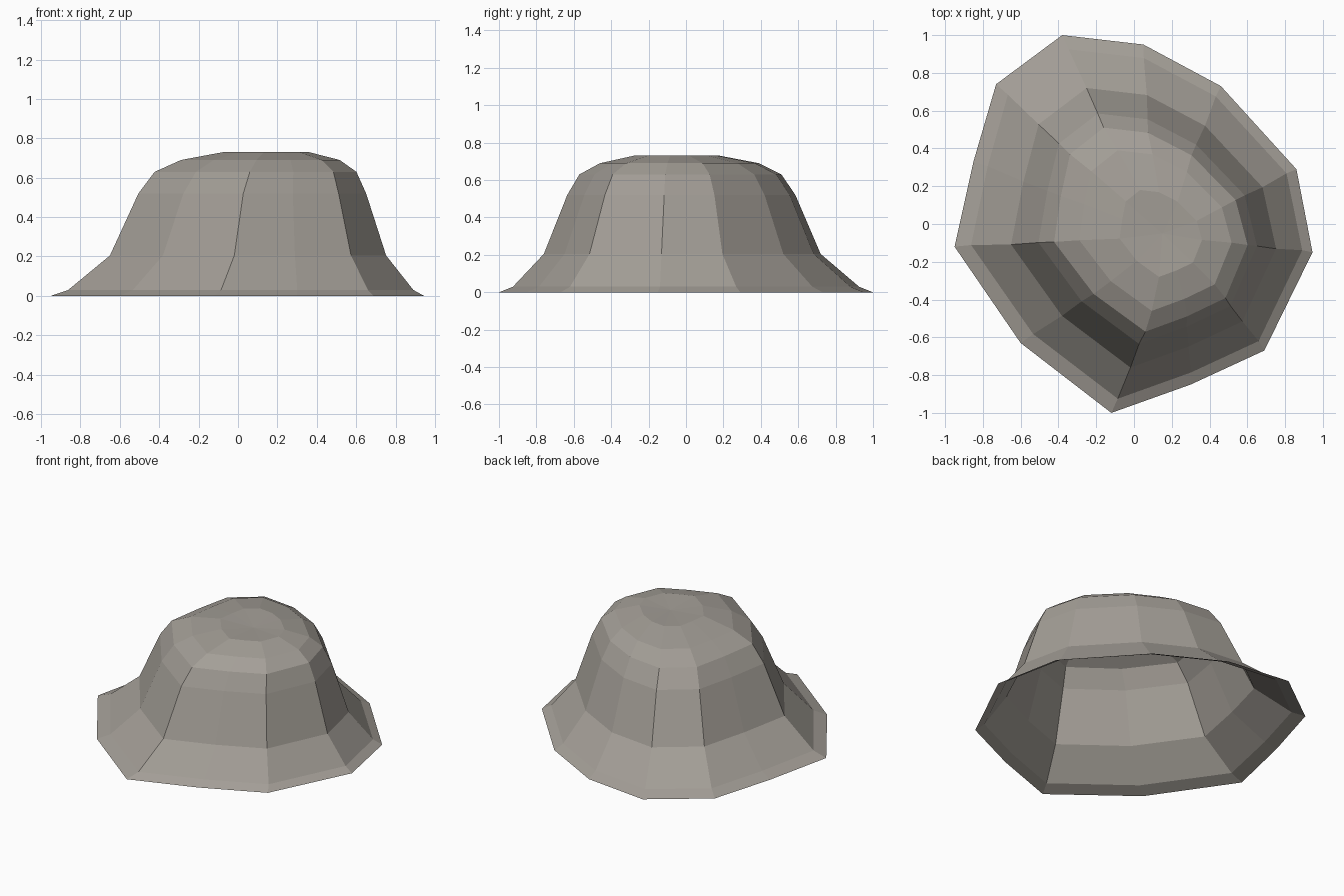
import bpy
import bmesh

cube = bpy.data.objects.get("Cube")
if cube:
    bpy.data.objects.remove(cube, do_unlink=True)

# Stone colour
stone = bpy.data.materials.new("warm_grey_stone")
stone.use_nodes = True
colour = (0.37, 0.345, 0.31, 1.0)
stone.diffuse_color = colour
bsdf = stone.node_tree.nodes["Principled BSDF"]
bsdf.inputs["Base Color"].default_value = colour
bsdf.inputs["Roughness"].default_value = 0.9

# Irregular footprint of the mound, counter-clockwise from the front point
footprint = [(-0.12, -1.0), (0.30, -0.85), (0.69, -0.67), (0.945, -0.15),
             (0.86, 0.29), (0.46, 0.73), (0.05, 0.95), (-0.38, 1.0),
             (-0.73, 0.74), (-0.85, 0.33), (-0.95, -0.12), (-0.60, -0.63)]

# Each level: height, footprint scale, centre x, centre y, sideways lean
levels = [(0.0, 1.0, 0.0, 0.0, 0.0),
          (0.03, 0.925, 0.015, 0.0, 0.01),
          (0.205, 0.74, 0.05, -0.02, 0.02),
          (0.52, 0.61, 0.07, -0.025, 0.03),
          (0.63, 0.54, 0.085, -0.03, 0.04),
          (0.69, 0.425, 0.11, -0.035, 0.035),
          (0.73, 0.23, 0.14, -0.05, 0.02)]


def add_ring(bm, z, scale, cx, cy, lean):
    return [bm.verts.new((x * scale + cx - lean * y, y * scale + cy, z))
            for x, y in footprint]


# Hollow mound: stacked rings, open underneath, shallow dip on top
bm = bmesh.new()
rings = [add_ring(bm, *level) for level in levels]
count = len(footprint)
for low, high in zip(rings, rings[1:]):
    for i in range(count):
        j = (i + 1) % count
        bm.faces.new((low[i], low[j], high[j], high[i]))
crown = bm.verts.new((0.15, -0.05, 0.72))
for i in range(count):
    bm.faces.new((rings[-1][i], rings[-1][(i + 1) % count], crown))

mesh = bpy.data.meshes.new("rock_mound")
bm.to_mesh(mesh)
bm.free()
mesh.materials.append(stone)
mound = bpy.data.objects.new("rock_mound", mesh)
bpy.context.collection.objects.link(mound)
